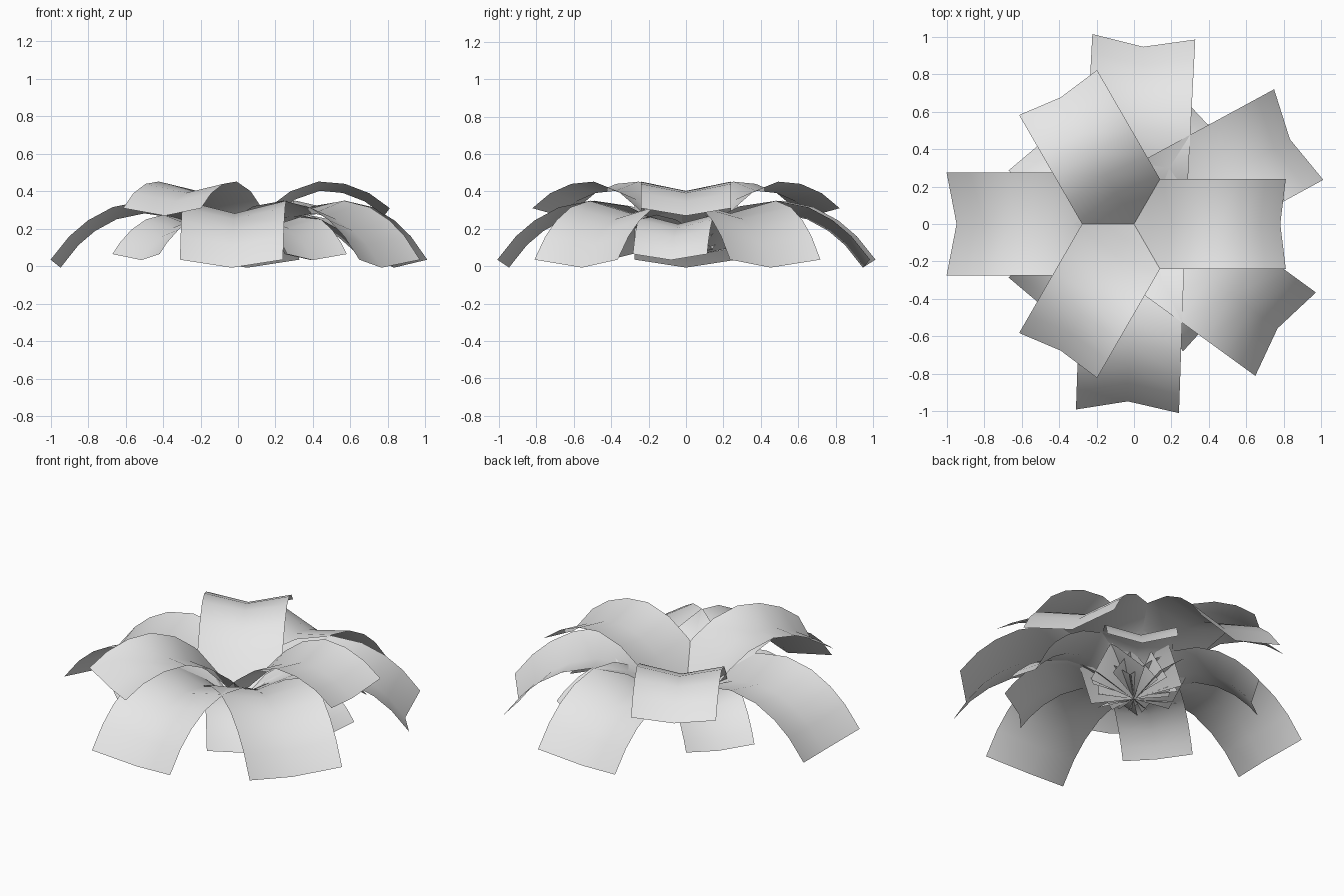
import bpy, bmesh, math
from mathutils import Vector, Matrix

cube = bpy.data.objects.get("Cube")
if cube:
    bpy.data.objects.remove(cube, do_unlink=True)

grey = bpy.data.materials.new("pale_grey")
grey.use_nodes = True
colour = (0.8, 0.8, 0.8, 1)
grey.diffuse_color = colour
grey.node_tree.nodes["Principled BSDF"].inputs["Base Color"].default_value = colour


def petal(name, edge, half_width, fold, angle):
    """Arched strip with a central fold sunk along the curve's normal."""
    bm = bmesh.new()
    pts = [Vector((x, 0, z)) for x, z in edge]
    rows = []
    for i, p in enumerate(pts):
        t = (pts[min(i + 1, len(pts) - 1)] - pts[max(i - 1, 0)]).normalized()
        normal = Vector((-t.z, 0, t.x))
        side = Vector((0, half_width, 0))
        rows.append([bm.verts.new(v) for v in (p - side, p - normal * fold, p + side)])
    for a, b in zip(rows, rows[1:]):
        for j in range(2):
            bm.faces.new((a[j], b[j], b[j + 1], a[j + 1]))
    for f in bm.faces:
        f.smooth = True
    bm.transform(Matrix.Rotation(math.radians(angle), 4, "Z"))
    mesh = bpy.data.meshes.new(name)
    bm.to_mesh(mesh)
    bm.free()
    mesh.materials.append(grey)
    bpy.context.collection.objects.link(bpy.data.objects.new(name, mesh))


# Side profiles of the petal edges, from the heart outwards
upper = [(-.04, .10), (.06, .21), (.16, .31), (.28, .40), (.43, .452), (.57, .44), (.70, .39), (.81, .31)]
middle = [(-.04, .10), (.12, .23), (.30, .32), (.50, .35), (.67, .315), (.80, .245), (.90, .16), (1.0, .035)]
lower = [(-.03, .09), (.10, .19), (.22, .25), (.35, .275), (.47, .25), (.57, .195), (.65, .125), (.70, .065)]

# Three rings of petals
rings = [
    ("upper_petal", upper, .24, .05, (0, 120, 240)),
    ("middle_petal", middle, .275, .068, (28.5, 87, 180, 268, 324)),
    ("lower_petal", lower, .2, .05, (54, 141, 219, 307, 353)),
]
for name, edge, half_width, fold, angles in rings:
    for n, angle in enumerate(angles, 1):
        petal(f"{name}_{n}", edge, half_width, fold, angle)
